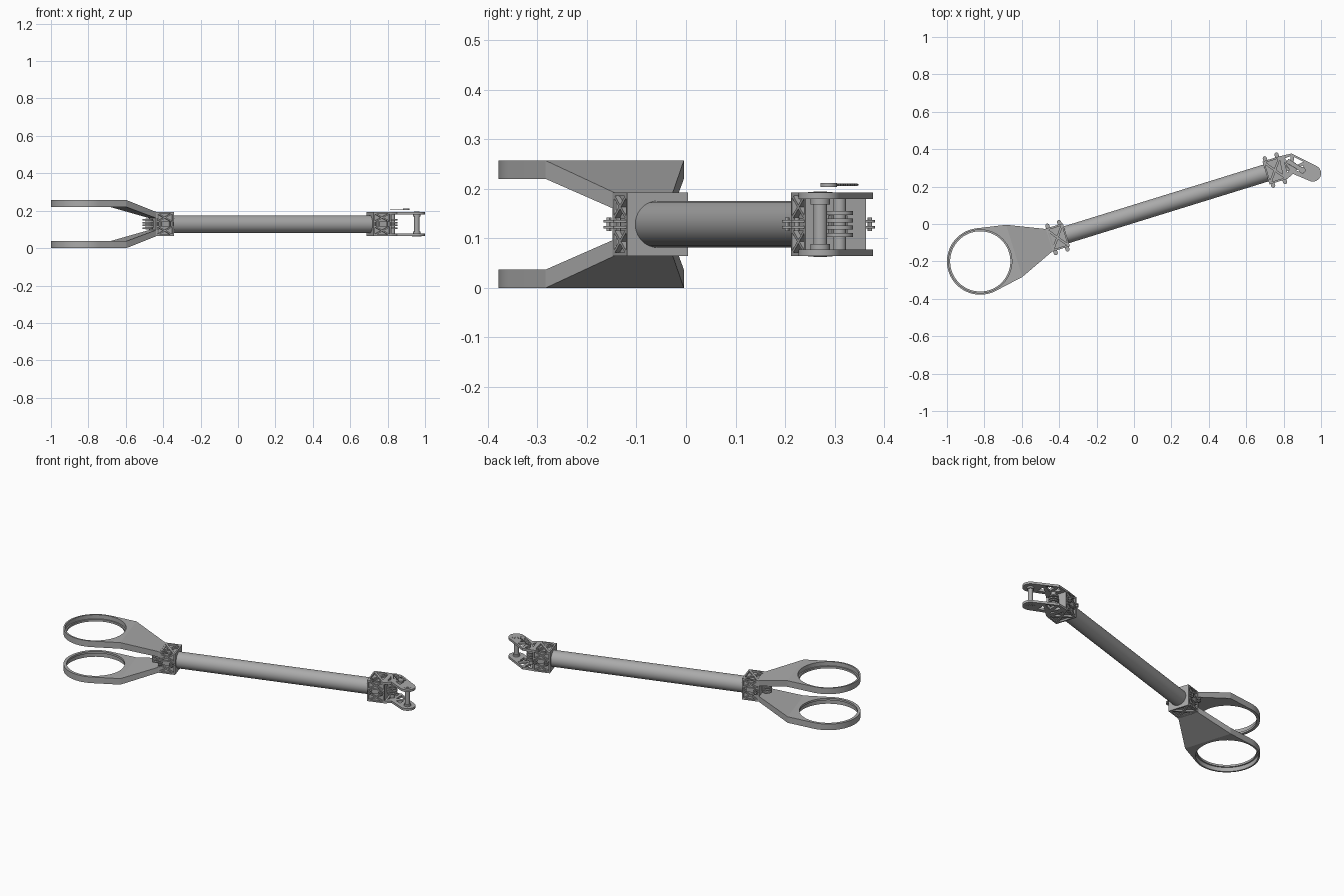
import bpy, bmesh, math
from mathutils import Matrix, Vector

cube = bpy.data.objects.get("Cube")
if cube:
    bpy.data.objects.remove(cube)

grey = bpy.data.materials.new("grey")
grey.use_nodes = True
colour = (0.4, 0.4, 0.4, 1)
grey.diffuse_color = colour
grey.node_tree.nodes["Principled BSDF"].inputs["Base Color"].default_value = colour

# Arm frame: origin at the ring centre, x runs along the tube
FRAME = Matrix.Translation((-0.822, -0.2, 0)) @ Matrix.Rotation(math.radians(17.2), 4, "Z")
WORLD = Matrix.Identity(4)
TOP = 0.257
MID = TOP / 2
HALF = 0.064      # half width of the clamps
parts = []


def add_prism(bm, outline, lo, hi, axis="z"):
    """Extrude a flat outline between two heights along z or y."""
    place = (lambda a, b, h: (a, b, h)) if axis == "z" else (lambda a, b, h: (a, h, b))
    rings = [[bm.verts.new(place(a, b, h)) for a, b in outline] for h in (lo, hi)]
    n = len(outline)
    bm.faces.new(rings[0])
    bm.faces.new(rings[1])
    for i in range(n):
        j = (i + 1) % n
        bm.faces.new((rings[0][i], rings[0][j], rings[1][j], rings[1][i]))


def finish(name, bm, matrix=FRAME):
    bmesh.ops.recalc_face_normals(bm, faces=bm.faces[:])
    mesh = bpy.data.meshes.new(name)
    bm.to_mesh(mesh)
    bm.free()
    mesh.materials.append(grey)
    obj = bpy.data.objects.new(name, mesh)
    obj.matrix_world = matrix
    bpy.context.collection.objects.link(obj)
    parts.append(obj)
    return obj


def prisms(name, items, matrix=FRAME):
    bm = bmesh.new()
    for item in items:
        add_prism(bm, *item)
    return finish(name, bm, matrix)


def cut(obj, items, matrix=FRAME):
    """Subtract prisms from a part and bake the result."""
    cutter = prisms("cutter", items, matrix)
    parts.remove(cutter)
    cutter.hide_render = True
    mod = obj.modifiers.new("cut", "BOOLEAN")
    mod.operation, mod.solver, mod.object = "DIFFERENCE", "EXACT", cutter
    bpy.context.view_layer.update()
    graph = bpy.context.evaluated_depsgraph_get()
    mesh = bpy.data.meshes.new_from_object(obj.evaluated_get(graph))
    obj.modifiers.clear()
    obj.data = mesh
    bpy.data.objects.remove(cutter)


def arc(cx, cy, r, start=0, end=360, n=32):
    steps = n if end - start == 360 else n - 1
    angles = [math.radians(start + (end - start) * i / steps) for i in range(n)]
    return [(cx + r * math.cos(a), cy + r * math.sin(a)) for a in angles]


def rect(x0, x1, y0, y1):
    return [(x0, y0), (x1, y0), (x1, y1), (x0, y1)]


def shrink(tri, k=0.74):
    cx, cy = (sum(p[i] for p in tri) / 3 for i in (0, 1))
    return [(cx + (x - cx) * k, cy + (y - cy) * k) for x, y in tri]


def cross_pockets(x0, x1, y0, y1):
    """Four triangles that leave an X brace in a rectangle."""
    c = rect(x0, x1, y0, y1)
    mid = ((x0 + x1) / 2, (y0 + y1) / 2)
    return [shrink((c[i], c[(i + 1) % 4], mid)) for i in range(4)]


# Ring holders, one upper and one lower, with sloped necks
for name, flip in (("upper", False), ("lower", True)):
    level = (lambda z: TOP - z) if flip else (lambda z: z)
    outline = arc(0, 0, 0.178, 80, 280, 40) + [(0.19, -0.146), (0.19, 0.146)]
    holder = prisms(name + "_ring", [(outline, level(0.22), level(TOP))])
    cut(holder, [(arc(0, 0, 0.161, n=64), -0.1, 0.4)])
    cut(holder, [(arc(0, 0, 0.169, n=64), level(0.232), level(0.3))])
    bm = bmesh.new()
    for s, half, lo, hi in ((0.19, 0.146, 0.22, TOP), (0.40, 0.056, 0.155, 0.188)):
        for t in (-half, half):
            for z in (lo, hi):
                bm.verts.new((s, t, level(z)))
    bmesh.ops.convex_hull(bm, input=bm.verts[:])
    bmesh.ops.dissolve_limit(bm, angle_limit=0.01, verts=bm.verts[:], edges=bm.edges[:])
    finish(name + "_neck", bm)

# Main tube
bm = bmesh.new()
bmesh.ops.create_cone(bm, cap_ends=True, segments=48, radius1=0.047, radius2=0.047, depth=1.21,
                      matrix=Matrix.Translation((1.045, 0, MID)) @ Matrix.Rotation(math.pi / 2, 4, "Y"))
finish("tube", bm)

# Braced clamps with side lugs, bolts and a ribbed spool
for name, s, out in (("ring_clamp", 0.432, -1), ("jaw_clamp", 1.649, 1)):
    a, b = s - 0.05, s + 0.05
    clamp = prisms(name, [(rect(a, b, -HALF, HALF), MID - HALF, MID + HALF)])
    m, d = 0.005, 0.01
    pockets = []
    for side in (-1, 1):
        for tri in cross_pockets(a + m, b - m, -HALF + m, HALF - m):
            pockets.append((tri, MID + side * (HALF - d), MID + side * (HALF + d)))
        for z0, z1 in ((MID - HALF + m, MID - 0.011), (MID + 0.011, MID + HALF - m)):
            for tri in cross_pockets(a + m, b - m, z0, z1):
                pockets.append((tri, side * (HALF - d), side * (HALF + d), "y"))
    cut(clamp, pockets)

    lugs, bolts = [], []
    for side in (-1, 1):
        for ds in (-0.033, 0.033):
            c = s + ds
            for z in (MID - 0.006, MID + 0.006):
                tab = [(c - 0.011, side * 0.06)] + [(c + 0.011, side * 0.06)]
                tip = arc(c, side * 0.077, 0.011, 0, 180, 9)
                tab += tip if side > 0 else [(x, -0.154 - y) for x, y in tip]
                lugs.append((tab, z - 0.0025, z + 0.0025))
            bolts.append((arc(c, side * 0.077, 0.005, n=12), MID - 0.014, MID + 0.014))
    prisms(name + "_lugs", lugs)
    prisms(name + "_bolts", bolts)

    centre = s + out * 0.077
    spool = [(arc(centre, 0, 0.027), MID + z - 0.004, MID + z + 0.004)
             for z in (-0.022, -0.007, 0.008, 0.023)]
    reach = 0.052 if out > 0 else 0.03
    spool.append((arc(centre, 0, 0.013), MID - reach, MID + reach))
    spool.append((rect(s + out * 0.045, centre, -0.016, 0.016), MID - 0.018, MID + 0.018))
    prisms(name + "_spool", spool)

# Jaw plates bent toward the end pin
px, py = 0.956, 0.271
elbow = [(0.775, 0.361), (0.842, 0.377)]
inner = [(0.85, 0.268), (0.822, 0.243), (0.80, 0.238)]
jaw = elbow + arc(px, py, 0.044, 64, -116, 20) + inner
holes = [shrink(t, 0.7) for t in (
    ((0.80, 0.355), (0.842, 0.372), (0.835, 0.30)),
    ((0.848, 0.37), (0.92, 0.333), (0.845, 0.295)),
    ((0.91, 0.325), (0.855, 0.285), (0.912, 0.262)),
    ((0.798, 0.345), (0.835, 0.29), (0.822, 0.26)))]
for name, lo, hi in (("upper_jaw", 0.179, 0.1925), ("lower_jaw", 0.0645, 0.078)):
    plate = prisms(name, [(jaw, lo, hi)], WORLD)
    cut(plate, [(t, lo - 0.01, hi + 0.01) for t in holes], WORLD)

# End pin with bosses at both plates
prisms("end_pin", [(arc(px, py, 0.014), 0.062, 0.195)], WORLD)
prisms("pin_bosses", [(arc(px, py, 0.025), 0.19, 0.194), (arc(px, py, 0.025), 0.063, 0.067),
                      (arc(px, py, 0.02), 0.168, 0.18), (arc(px, py, 0.02), 0.077, 0.089)], WORLD)

# Thin ribbed key above the jaw
KEY = Matrix.Translation((0.9, 0.288, 0.208)) @ Matrix.Rotation(math.radians(148), 4, "Z")
key = [(rect(0, 0.095, -0.011, 0.011), -0.0015, 0.0015), (arc(0, 0, 0.017), -0.004, 0.004)]
prisms("key", key, KEY)
prisms("key_ribs", [(rect(x, x + 0.004, -0.013, 0.013), -0.0025, 0.0025)
                    for x in [0.022 + 0.009 * i for i in range(8)]], KEY)

# Smooth the round parts and keep hard edges sharp
bpy.ops.object.select_all(action="DESELECT")
for obj in parts:
    obj.select_set(True)
bpy.context.view_layer.objects.active = parts[0]
bpy.ops.object.shade_smooth_by_angle(angle=math.radians(30))
